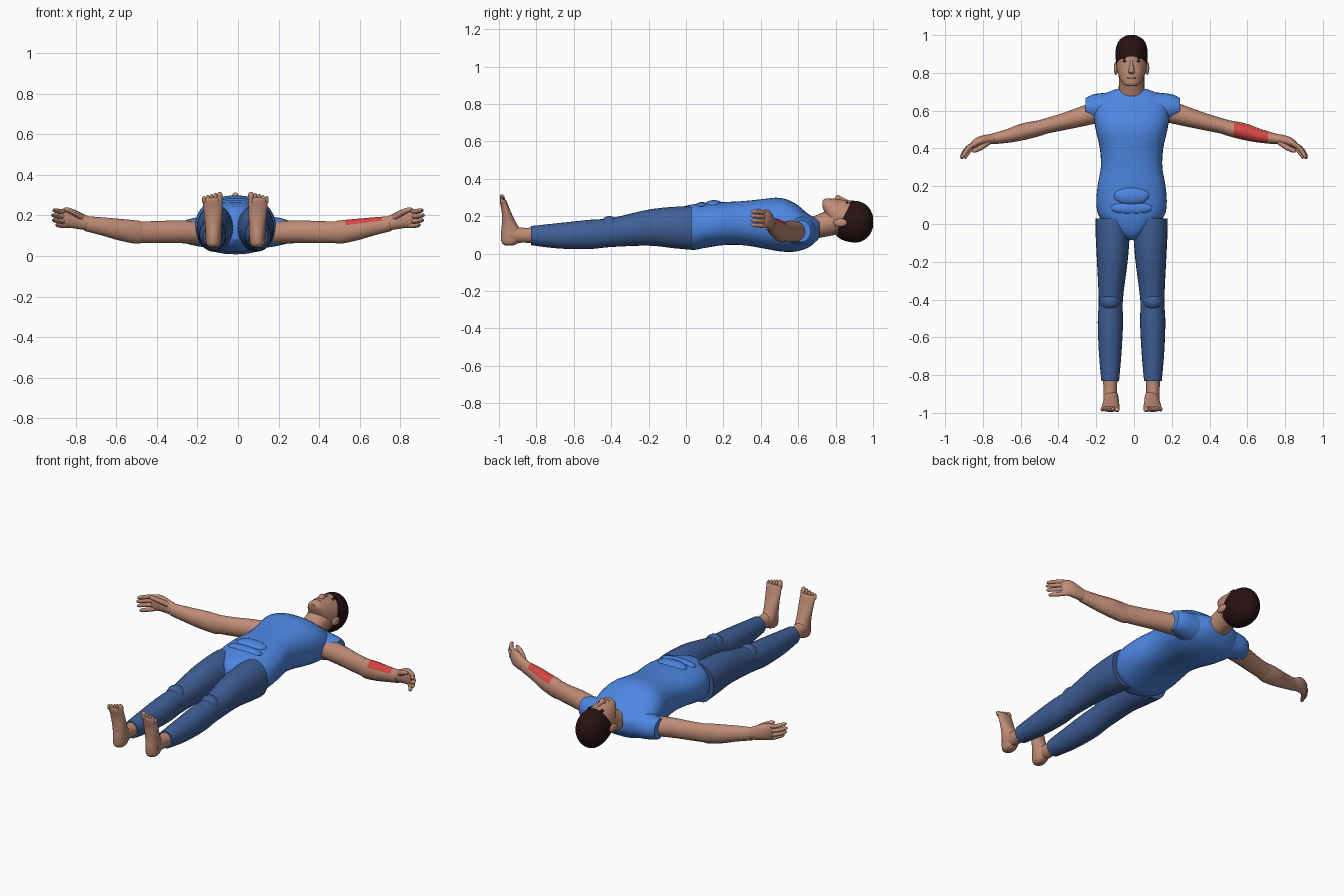
import bpy, bmesh, math
from mathutils import Vector

default = bpy.data.objects.get("Cube")
if default:
    bpy.data.objects.remove(default, do_unlink=True)

X, Y, Z = Vector((1, 0, 0)), Vector((0, 1, 0)), Vector((0, 0, 1))
BODY_X = -0.013      # centre line of the trunk
parts = []


def material(name, colour):
    mat = bpy.data.materials.new(name)
    mat.use_nodes = True
    mat.diffuse_color = (*colour, 1)
    mat.node_tree.nodes["Principled BSDF"].inputs["Base Color"].default_value = (*colour, 1)
    return mat


skin = material("skin", (.52, .26, .18))
shirt_blue = material("shirt blue", (.075, .24, .76))
trouser_blue = material("trouser blue", (.05, .115, .31))
hair_brown = material("hair dark brown", (.022, .006, .007))
wound_red = material("wound red", (.68, .06, .06))
eye_dark = material("eye dark", (.03, .02, .02))
lip_brown = material("lip brown", (.3, .12, .09))


def finish(name, bm, mats):
    bmesh.ops.recalc_face_normals(bm, faces=bm.faces)
    mesh = bpy.data.meshes.new(name)
    bm.to_mesh(mesh)
    bm.free()
    for mat in mats:
        mesh.materials.append(mat)
    obj = bpy.data.objects.new(name, mesh)
    bpy.context.collection.objects.link(obj)
    parts.append(obj)
    return obj


def resample(rows, steps):
    """Smooth curve through every row of numbers."""
    out = []
    for i in range(len(rows) - 1):
        p, a, b, n = rows[max(i - 1, 0)], rows[i], rows[i + 1], rows[min(i + 2, len(rows) - 1)]
        for k in range(steps):
            t = k / steps
            out.append([u + t / 2 * (v - o + t * (2 * o - 5 * u + 4 * v - w + t * (3 * (u - v) + w - o)))
                        for o, u, v, w in zip(p, a, b, n)])
    return out + [list(rows[-1])]


def loft(name, mats, rows, axes=None, side=1, centre=0, sides=24, steps=4, paint=None, power=1.0):
    """Skin over oval rings, each row being x, y, z and two radii."""
    rows = resample(rows, steps)
    centres = [Vector((centre + side * r[0], r[1], r[2])) for r in rows]
    bm = bmesh.new()
    rings = []
    for i, (c, row) in enumerate(zip(centres, rows)):
        if axes:
            a, b = axes
        else:
            tangent = centres[min(i + 1, len(rows) - 1)] - centres[max(i - 1, 0)]
            a = tangent.cross(Z).normalized()
            b = a.cross(tangent).normalized()
        ring = []
        for k in range(sides):
            ang = math.tau * k / sides
            ca, sa = math.cos(ang), math.sin(ang)
            ca, sa = (math.copysign(abs(v) ** power, v) for v in (ca, sa))
            ring.append(bm.verts.new(c + a * ca * max(row[3], .002) + b * sa * max(row[4], .002)))
        rings.append(ring)
    for lower, upper in zip(rings, rings[1:]):
        for k in range(sides):
            j = (k + 1) % sides
            bm.faces.new((lower[k], lower[j], upper[j], upper[k]))
    bm.faces.new(rings[0])
    bm.faces.new(rings[-1])
    if paint:
        bmesh.ops.recalc_face_normals(bm, faces=bm.faces)
        paint(bm)
    return finish(name, bm, mats)


def trunk(rows, x=0):
    """Turn y, bottom, top, half width into loft rows."""
    return [(x, y, (lo + hi) / 2, rx, (hi - lo) / 2) for y, lo, hi, rx in rows]


def ellipsoid(name, mat, centre, radii):
    bm = bmesh.new()
    bmesh.ops.create_uvsphere(bm, u_segments=20, v_segments=12, radius=1)
    for v in bm.verts:
        v.co = Vector(centre) + Vector(p * r for p, r in zip(v.co, radii))
    return finish(name, bm, [mat])


def cut(bm, point, normal):
    bmesh.ops.bisect_plane(bm, geom=bm.verts[:] + bm.edges[:] + bm.faces[:],
                           plane_co=point, plane_no=normal)


# Shirt and pelvis
loft("shirt", [shirt_blue], trunk([
    (-.085, .08, .2, .02), (-.045, .045, .24, .085), (.03, .02, .262, .165), (.1, .03, .268, .186),
    (.2, .045, .275, .18), (.3, .045, .28, .163), (.4, .03, .29, .168), (.5, .012, .298, .19),
    (.58, .01, .27, .2), (.65, .03, .215, .185), (.69, .06, .19, .14), (.715, .085, .18, .08)]),
    (X, Z), centre=BODY_X, sides=36, power=.85)
ellipsoid("belly", shirt_blue, (BODY_X, .15, .258), (.095, .05, .028))
ellipsoid("belly_fold", shirt_blue, (BODY_X, .085, .255), (.11, .035, .02))

# Neck and head, with hair painted behind a slanted hairline
loft("neck", [skin], trunk([(.66, .07, .19, .075), (.72, .085, .215, .068), (.8, .1, .25, .068)]),
     (X, Z), centre=BODY_X)

HAIR_Y, HAIR_Z = .81, .13
slope = Vector((0, 1, -.5))


def paint_hair(bm):
    cut(bm, (0, HAIR_Y, HAIR_Z), Y)
    cut(bm, (0, HAIR_Y, HAIR_Z), slope)
    for f in bm.faces:
        d = f.calc_center_median() - Vector((0, HAIR_Y, HAIR_Z))
        f.material_index = int(d.y > 0 and d.dot(slope) > 0)


loft("head", [skin, hair_brown], trunk([
    (.73, .25, .282, .025), (.742, .215, .292, .043), (.77, .15, .294, .062), (.81, .09, .292, .076),
    (.86, .065, .284, .083), (.92, .06, .28, .084), (.96, .078, .262, .073), (.985, .105, .235, .052),
    (1, .14, .2, .02)]), (X, Z), centre=BODY_X, sides=36, paint=paint_hair)

# Face
loft("nose", [skin], [(0, .795, .288, .013, .006), (0, .808, .293, .017, .02),
                      (0, .835, .286, .01, .016), (0, .87, .276, .007, .008)], (X, Z), centre=BODY_X)
ellipsoid("lips", lip_brown, (BODY_X, .773, .289), (.024, .004, .006))
for side, label in ((1, "left"), (-1, "right")):
    ellipsoid(label + "_eye", eye_dark, (BODY_X + side * .034, .862, .271), (.013, .006, .007))
    ellipsoid(label + "_brow", hair_brown, (BODY_X + side * .035, .878, .27), (.018, .004, .006))
    ellipsoid(label + "_ear", skin, (BODY_X + side * .083, .825, .165), (.011, .036, .022))


def paint_wound(bm):
    start, end = .53, .71
    cut(bm, (start, 0, 0), X)
    cut(bm, (end, 0, 0), X)
    for f in bm.faces:
        f.material_index = int(start < f.calc_center_median().x < end and f.normal.z > .35)


for side, label in ((1, "left"), (-1, "right")):
    # Sleeve and arm
    loft(label + "_sleeve", [shirt_blue], [
        (.08, .6, .125, .1, .09), (.15, .612, .12, .082, .078), (.21, .618, .12, .068, .068),
        (.25, .617, .12, .05, .058)], (Y, Z), side, centre=BODY_X / 2)
    loft(label + "_upper_arm", [skin], [
        (.17, .6, .115, .06, .056), (.3, .562, .12, .05, .056), (.4, .535, .118, .043, .054),
        (.52, .505, .118, .038, .053)], side=side)
    loft(label + "_forearm", [skin, wound_red], [
        (.47, .515, .117, .036, .05), (.5, .508, .118, .041, .057), (.58, .49, .13, .044, .053),
        (.66, .468, .145, .037, .045), (.75, .45, .16, .028, .037)],
        side=side, paint=paint_wound if side > 0 else None)

    # Hand
    loft(label + "_palm", [skin], [
        (.73, .453, .158, .026, .033), (.78, .446, .172, .027, .04), (.82, .436, .185, .025, .047),
        (.85, .42, .187, .018, .046), (.865, .412, .187, .008, .036)], side=side)
    for k, finger in enumerate(("little", "ring", "middle", "index")):
        z = .151 + k * .024
        reach = (-.02, -.004, 0, -.006)[k]
        loft(f"{label}_{finger}_finger", [skin], [
            (.84, .425, z, .012, .012), (.882 + reach, .402, z - .002, .012, .012),
            (.91 + reach, .36, z + .002, .01, .01), (.912 + reach, .345, z + .003, .003, .003)],
            side=side, sides=10, steps=3)
    loft(label + "_thumb", [skin], [
        (.77, .435, .19, .016, .016), (.81, .405, .215, .014, .014), (.845, .388, .23, .011, .011),
        (.858, .383, .234, .003, .003)], side=side, sides=10, steps=3)

    # Trouser leg and kneecap
    loft(label + "_trouser_leg", [trouser_blue], [
        (cx, y, (lo + hi) / 2, rx, (hi - lo) / 2) for y, cx, lo, hi, rx in (
            (.03, .1, .02, .25, .091), (-.06, .1, .028, .25, .09), (-.2, .102, .042, .235, .081),
            (-.4, .11, .035, .19, .064), (-.52, .112, .024, .18, .067), (-.68, .113, .027, .163, .06),
            (-.83, .113, .045, .147, .047))], (X, Z), side, BODY_X)
    ellipsoid(label + "_knee", trouser_blue, (BODY_X + side * .112, -.41, .145), (.054, .05, .056))

    # Ankle, foot and toes
    loft(label + "_ankle", [skin], trunk([
        (-.8, .055, .14, .04), (-.87, .058, .138, .036), (-.95, .055, .15, .036)], .113),
        (X, Z), side, BODY_X)
    loft(label + "_foot", [skin], [
        (x, (back + top) / 2, z, rx, (top - back) / 2) for z, x, back, top, rx in (
            (.043, .108, -.965, -.925, .018), (.058, .108, -.985, -.895, .034),
            (.1, .108, -.99, -.87, .04), (.15, .108, -.985, -.9, .041), (.22, .11, -.985, -.935, .046),
            (.275, .112, -.995, -.957, .048), (.288, .112, -.99, -.965, .042))], (X, Y), side, BODY_X)
    for k in range(5):
        r = .0135 if k == 0 else .0095
        x, tip = .077 + k * .0185 + (.003 if k else 0), .316 - k * .005
        loft(f"{label}_toe_{k + 1}", [skin], [
            (x, -.978, .265, r, r), (x, -.983, tip - .012, r, r), (x, -.985, tip, r / 3, r / 3)],
            (X, Y), side, BODY_X, sides=10, steps=3)

# Smooth shading with sharp rims kept
bpy.ops.object.select_all(action="DESELECT")
for obj in parts:
    obj.select_set(True)
bpy.context.view_layer.objects.active = parts[0]
bpy.ops.object.shade_smooth_by_angle(angle=math.radians(40))
